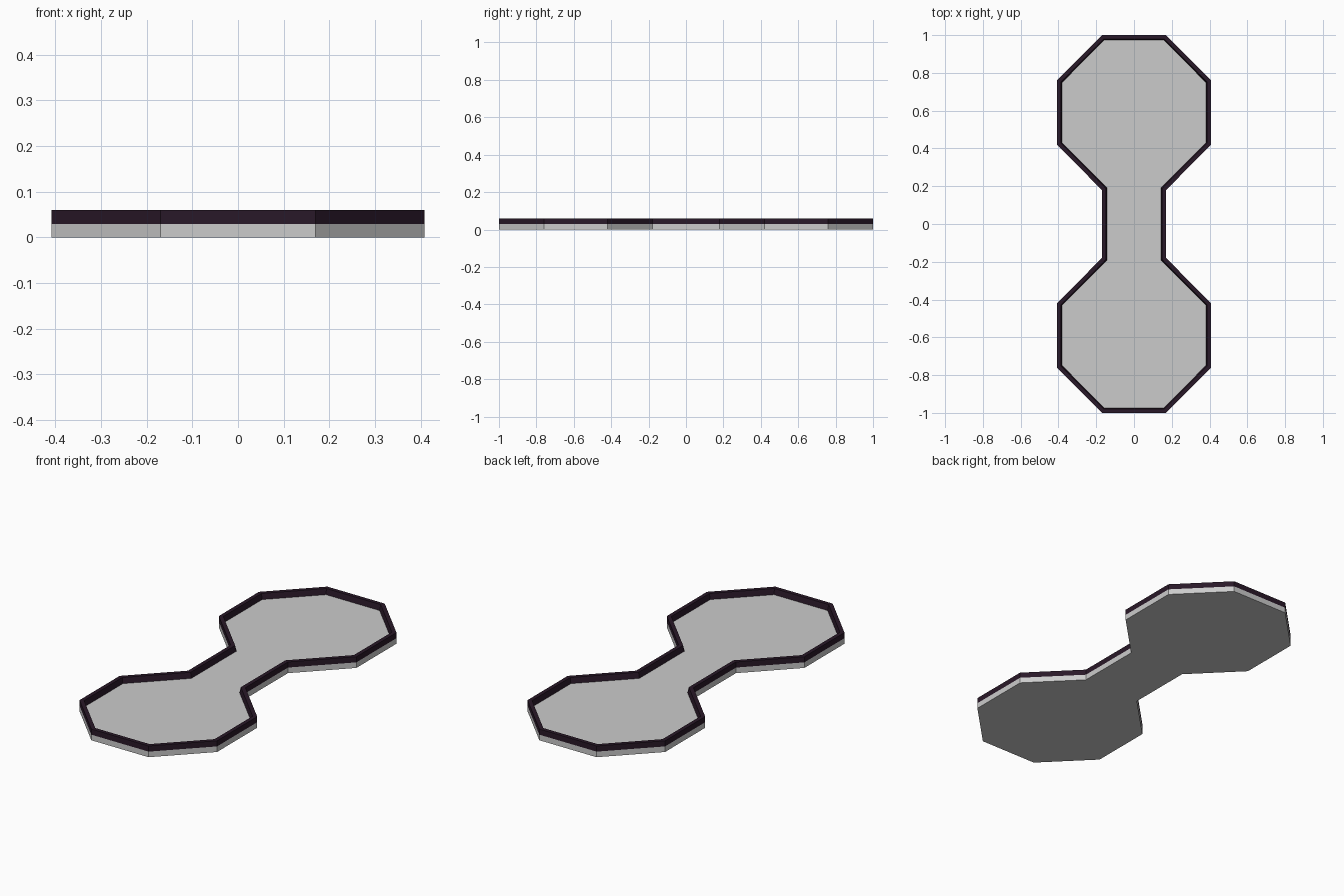
import bpy, bmesh
from mathutils import Vector

if "Cube" in bpy.data.objects:
    bpy.data.objects.remove(bpy.data.objects["Cube"])

# Dumbbell outline: one quarter, mirrored into a full counter-clockwise loop
quarter = [(0.17, 0.18), (0.408, 0.42), (0.408, 0.76), (0.17, 1.0)]
right = [(x, -y) for x, y in reversed(quarter)] + quarter
outline = [Vector(p) for p in right + [(-x, y) for x, y in reversed(right)]]


def inset(points, d):
    """Mitred inward offset of a counter-clockwise loop."""
    result = []
    for i, p in enumerate(points):
        a = (p - points[i - 1]).normalized()
        b = (points[(i + 1) % len(points)] - p).normalized()
        na, nb = Vector((-a.y, a.x)), Vector((-b.y, b.x))
        result.append(p + (na + nb) * d / (1 + na.dot(nb)))
    return result


def finish(bm, name):
    bmesh.ops.recalc_face_normals(bm, faces=bm.faces)
    mesh = bpy.data.meshes.new(name)
    bm.to_mesh(mesh)
    bm.free()
    obj = bpy.data.objects.new(name, mesh)
    bpy.context.collection.objects.link(obj)
    return obj


def add_loop(bm, points, z):
    return [bm.verts.new((p.x, p.y, z)) for p in points]


def bridge(bm, a, b):
    n = len(a)
    for i in range(n):
        j = (i + 1) % n
        bm.faces.new((a[i], a[j], b[j], b[i]))


# Flat base plate
bm = bmesh.new()
low, high = add_loop(bm, outline, 0), add_loop(bm, outline, 0.03)
bridge(bm, low, high)
bm.faces.new(low)
bm.faces.new(high)
finish(bm, "base_plate")

# Raised dark border with a slightly sloped inner wall
bm = bmesh.new()
section = [(0, 0.03), (0, 0.06), (0.021, 0.06), (0.027, 0.03)]
loops = [add_loop(bm, inset(outline, d), z) for d, z in section]
for k in range(4):
    bridge(bm, loops[k], loops[(k + 1) % 4])
rim = finish(bm, "border_rim")
mat = bpy.data.materials.new("dark_purple")
mat.diffuse_color = (0.022, 0.009, 0.021, 1)
mat.use_nodes = True
mat.node_tree.nodes["Principled BSDF"].inputs["Base Color"].default_value = mat.diffuse_color
rim.data.materials.append(mat)
